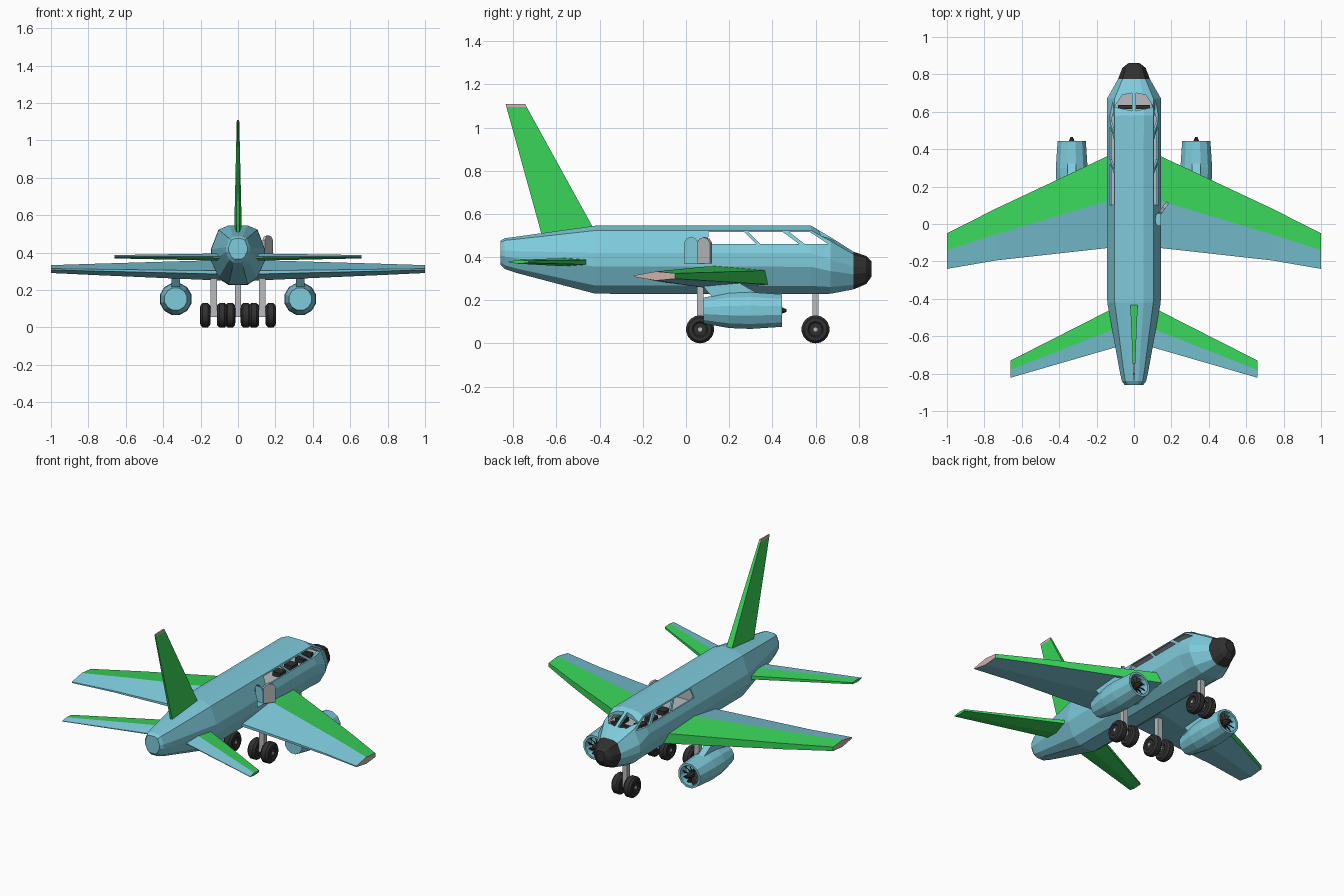
import bpy, bmesh, math
from mathutils import Vector

if "Cube" in bpy.data.objects:
    bpy.data.objects.remove(bpy.data.objects["Cube"])


def material(name, rgb):
    m = bpy.data.materials.new(name)
    m.use_nodes = True
    m.diffuse_color = (*rgb, 1)
    m.node_tree.nodes["Principled BSDF"].inputs["Base Color"].default_value = (*rgb, 1)
    return m


BLUE = material("sky blue", (0.21, 0.60, 0.72))
GREEN = material("bright green", (0.04, 0.66, 0.10))
BLACK = material("soft black", (0.03, 0.03, 0.03))
GREY = material("light grey", (0.48, 0.50, 0.52))
PINK = material("pale pink", (0.62, 0.44, 0.42))


def loft(name, rings, mats, rule=None):
    """Skin matching rings, cap both ends; rule(centre, normal) picks a material."""
    bm = bmesh.new()
    loops = [[bm.verts.new(p) for p in ring] for ring in rings]
    n = len(loops[0])
    for a, b in zip(loops, loops[1:]):
        for i in range(n):
            j = (i + 1) % n
            bm.faces.new((a[i], a[j], b[j], b[i]))
    bm.faces.new(loops[0])
    bm.faces.new(loops[-1])
    bmesh.ops.recalc_face_normals(bm, faces=bm.faces)
    bm.normal_update()
    if rule:
        for f in bm.faces:
            f.material_index = rule(f.calc_center_median(), f.normal)
    mesh = bpy.data.meshes.new(name)
    bm.to_mesh(mesh)
    bm.free()
    for m in mats:
        mesh.materials.append(m)
    ob = bpy.data.objects.new(name, mesh)
    bpy.context.collection.objects.link(ob)
    return ob


def box(name, lo, hi, mat):
    (x, y, z), (u, v, w) = lo, hi
    return loft(name, [[(x, y, h), (u, y, h), (u, v, h), (x, v, h)] for h in (z, w)], [mat])


def round_ring(centre, r, axis, n):
    ring = []
    for i in range(n):
        t = math.tau * (i + 0.5) / n
        c, s = r * math.cos(t), r * math.sin(t)
        ring.append(Vector(centre) + Vector((0, c, s) if axis == "x" else (c, 0, s)))
    return ring


def cut(target, cutter):
    cutter.hide_render = True
    mod = target.modifiers.new("cut", "BOOLEAN")
    mod.object, mod.operation, mod.solver = cutter, "DIFFERENCE", "EXACT"
    mod.material_mode = "TRANSFER"
    bpy.context.view_layer.objects.active = target
    bpy.ops.object.modifier_apply(modifier=mod.name)
    bpy.data.objects.remove(cutter)


# Fuselage: faceted section lofted along its length, with a black nose
HALF = [(0.36, 1), (0.72, 0.93), (1, 0.6), (1, 0.4), (0.72, 0.12), (0.36, 0)]
SECTION = HALF + [(-x, z) for x, z in reversed(HALF)]
STATIONS = [(-0.86, 0.05, 0.365, 0.475), (-0.84, 0.065, 0.345, 0.487),
            (-0.78, 0.078, 0.325, 0.495), (-0.42, 0.143, 0.23, 0.545),
            (0.58, 0.145, 0.228, 0.545), (0.67, 0.145, 0.23, 0.492),
            (0.775, 0.085, 0.25, 0.425), (0.835, 0.062, 0.275, 0.405),
            (0.86, 0.03, 0.31, 0.38)]
fuselage = loft("fuselage",
                [[(x * w, y, lo + z * (hi - lo)) for x, z in SECTION] for y, w, lo, hi in STATIONS],
                [BLUE, BLACK], lambda c, n: int(c.y > 0.78))

# Hollow cabin
cut(fuselage, loft("cabin_cutter",
    [[(-w, y, 0.43), (w, y, 0.43), (t, y, hi), (-t, y, hi)]
     for y, w, t, hi in [(0.09, 0.13, 0.093, 0.525), (0.565, 0.13, 0.093, 0.525),
                         (0.71, 0.09, 0.06, 0.45)]], [GREY]))

# Side windows cut right through, with slanted posts
for outline in ([(0.10, 0.46), (0.105, 0.515), (0.27, 0.515), (0.325, 0.46)],
                [(0.345, 0.46), (0.29, 0.515), (0.45, 0.515), (0.525, 0.46)],
                [(0.55, 0.46), (0.48, 0.515), (0.575, 0.515), (0.66, 0.46)]):
    cut(fuselage, loft("window_cutter", [[(x, y, z) for y, z in outline] for x in (-0.3, 0.3)], [BLUE]))

# Windscreen panes
for s in (-1, 1):
    pane = [(0.01, 0.605), (0.01, 0.70), (0.062, 0.69), (0.105, 0.625)]
    cut(fuselage, loft("windscreen_cutter", [[(s * x, y, z) for x, y in pane] for z in (0.435, 0.7)], [BLUE]))

# Doorway recess and open door, sharing an arched outline
ARCH = [(0, 0.37), (0, 0.465), (0.012, 0.484), (0.032, 0.492), (0.052, 0.484),
        (0.064, 0.465), (0.064, 0.37)]
cut(fuselage, loft("doorway_cutter", [[(x, t - 0.008, z) for t, z in ARCH] for x in (0.085, 0.3)], [BLUE]))
loft("open_door", [[(0.13 + 0.68 * t + d, 0.06 + 0.95 * t - 0.7 * d, z) for t, z in ARCH]
                   for d in (0, 0.014)], [GREY])

# Cabin seats and instrument panel, low behind the sill
for i, y in enumerate((0.32, 0.44, 0.55)):
    for s in (-1, 1):
        side = "left" if s > 0 else "right"
        box(f"seat_{side}_{i + 1}", (s * 0.065 - 0.027, y - 0.03, 0.43),
            (s * 0.065 + 0.027, y + 0.03, 0.457), BLACK)
box("instrument_panel", (-0.085, 0.615, 0.43), (0.085, 0.635, 0.458), BLACK)


# Flying surfaces
def surface(name, sections, s, rule, mats):
    """Each section: x, then (y, z) points of the aerofoil."""
    return loft(name, [[(s * x, y, z) for y, z in pts] for x, pts in sections], mats, rule)


def foil(front, split, back, mid, thick, drop):
    return [(front, mid - 0.3 * thick), (front, mid + 0.3 * thick), (split, mid + 0.5 * thick),
            (back, mid + 0.06 * thick - drop), (back, mid - 0.1 * thick - drop),
            (split, mid - 0.5 * thick)]


def along(a, b, t):
    return [p + (q - p) * t for p, q in zip(a, b)]


def paint(tip_x, under_green):
    def rule(c, n):
        if abs(n.x) > 0.9 and abs(c.x) > tip_x - 0.02:
            return 2
        if n.y > 0.6 or (under_green and n.z < -0.5):
            return 1
        # Forward top panels lean forward, rear ones lean back
        return int(n.z > 0 and n.y > 0.0)
    return rule


WING_ROOT, WING_TIP = (0.42, 0.16, -0.115, 0.305, 0.115, 0.01), (-0.05, -0.14, -0.24, 0.312, 0.042, 0)
TAIL_ROOT, TAIL_TIP = (-0.42, -0.54, -0.645, 0.376, 0.04, 0), (-0.73, -0.78, -0.822, 0.378, 0.018, 0)
for s in (-1, 1):
    side = "left" if s > 0 else "right"
    kink = along(WING_ROOT, WING_TIP, 0.72)
    kink[2] = -0.195
    surface(f"wing_{side}", [(0.02, foil(*WING_ROOT)), (0.74, foil(*kink)), (1.0, foil(*WING_TIP))],
            s, paint(1.0, False), [BLUE, GREEN, PINK])
    surface(f"tailplane_{side}", [(0.05, foil(*TAIL_ROOT)), (0.66, foil(*TAIL_TIP))],
            s, paint(0.66, True), [BLUE, GREEN, GREEN])

# Fin with a pale cap
fin = []
for z, front, back, w in [(0.49, -0.405, -0.665, 0.021), (1.095, -0.738, -0.832, 0.007),
                          (1.11, -0.745, -0.836, 0.006)]:
    fin.append([(-w, front, z), (w, front, z), (0.4 * w, back, z), (-0.4 * w, back, z)])
loft("fin", fin, [GREEN, PINK], lambda c, n: int(c.z > 1.096))

# Engines: open nacelle, fan blades, spinner and pylon
for s in (-1, 1):
    side = "left" if s > 0 else "right"
    x, z = s * 0.333, 0.152
    shape = [(0.08, 0.062), (0.2, 0.084), (0.3, 0.088), (0.445, 0.078), (0.445, 0.064), (0.39, 0.062)]
    loft(f"engine_{side}", [round_ring((x, y, z), r, "y", 12) for y, r in shape], [BLUE])
    loft(f"spinner_{side}", [round_ring((x, y, z), r, "y", 8)
                             for y, r in [(0.385, 0.022), (0.44, 0.018), (0.465, 0.007)]], [BLACK])
    for k in range(10):
        a = math.tau * k / 10
        d, t = Vector((math.cos(a), 0, math.sin(a))), Vector((-math.sin(a), 0, math.cos(a)))
        hub = Vector((x, 0.405, z))
        loft(f"fan_blade_{side}_{k + 1}",
             [[hub + d * r - t * w, hub + d * r + t * w + Vector((0, 0.02, 0)),
               hub + d * r + t * w + Vector((0, 0.015, 0)), hub + d * r - t * w - Vector((0, 0.005, 0))]
              for r, w in [(0.012, 0.004), (0.062, 0.012)]], [BLACK])
    loft(f"pylon_{side}", [[(x - 0.022, b, h), (x + 0.022, b, h), (x + 0.022, f, h), (x - 0.022, f, h)]
                           for h, b, f in [(0.215, 0.12, 0.36), (0.29, 0.06, 0.23)]], [BLUE])


# Landing gear: strut, axle and twin tyres
def gear(name, x, y, spread):
    box(f"{name}_strut", (x - 0.017, y - 0.015, 0.055), (x + 0.017, y + 0.015, 0.27), GREY)
    box(f"{name}_axle", (x - spread, y - 0.01, 0.055), (x + spread, y + 0.01, 0.075), GREY)
    for s in (-1, 1):
        cx = x + s * spread
        tyre = [(-0.022, 0.03), (-0.028, 0.036), (-0.026, 0.054), (-0.014, 0.065)]
        tyre += [(-d, r) for d, r in reversed(tyre)]
        ob = loft(f"{name}_wheel_{'left' if s > 0 else 'right'}",
                  [round_ring((cx + d, y, 0.065), r, "x", 18) for d, r in tyre], [BLACK])
        loft(f"{name}_hub_{'left' if s > 0 else 'right'}",
             [round_ring((cx + d, y, 0.065), 0.01, "x", 8) for d in (-0.026, 0.026)], [GREY])
        bpy.ops.object.select_all(action="DESELECT")
        ob.select_set(True)
        bpy.context.view_layer.objects.active = ob
        bpy.ops.object.shade_smooth_by_angle(angle=math.radians(35))


gear("nose_gear", 0, 0.6, 0.042)
gear("main_gear_left", 0.13, 0.065, 0.045)
gear("main_gear_right", -0.13, 0.065, 0.045)
